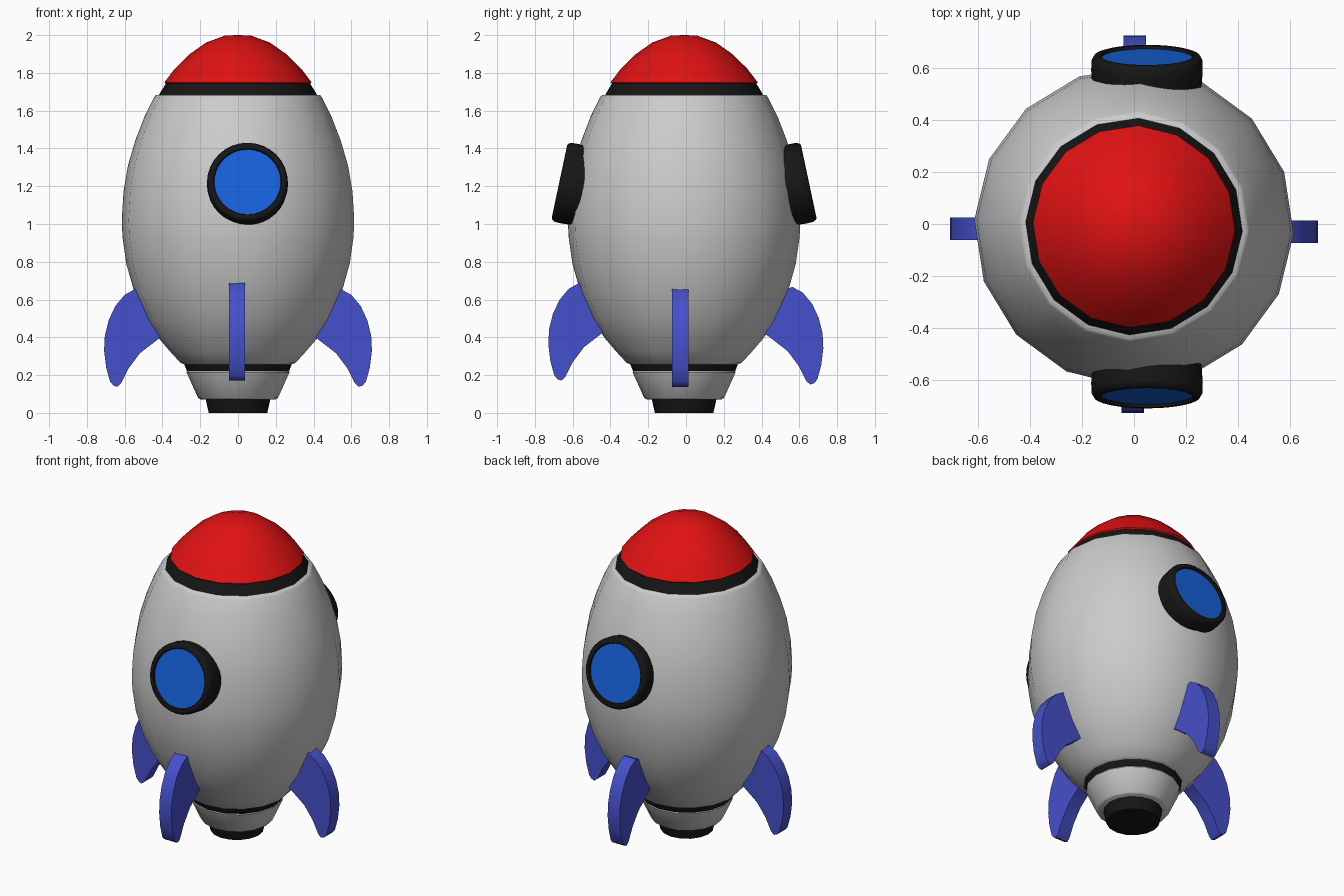
import bpy, bmesh, math
from mathutils import Matrix, Vector

if "Cube" in bpy.data.objects:
    bpy.data.objects.remove(bpy.data.objects["Cube"])

CY = -0.01  # slight offset of the hull axis


def material(name, rgb):
    m = bpy.data.materials.new(name)
    m.diffuse_color = (*rgb, 1)
    m.use_nodes = True
    m.node_tree.nodes["Principled BSDF"].inputs["Base Color"].default_value = m.diffuse_color
    return m


RED = material("red", (0.75, 0.006, 0.006))
BLACK = material("black", (0.008, 0.008, 0.008))
BLUE = material("window_blue", (0.008, 0.12, 0.7))
VIOLET = material("fin_blue", (0.06, 0.08, 0.6))


def finish(name, bm, mat, matrix, angle):
    bmesh.ops.recalc_face_normals(bm, faces=bm.faces)
    me = bpy.data.meshes.new(name)
    bm.to_mesh(me)
    bm.free()
    me.transform(matrix)
    ob = bpy.data.objects.new(name, me)
    bpy.context.collection.objects.link(ob)
    if mat:
        me.materials.append(mat)
    bpy.ops.object.select_all(action='DESELECT')
    ob.select_set(True)
    bpy.context.view_layer.objects.active = ob
    bpy.ops.object.shade_smooth_by_angle(angle=math.radians(angle))
    return ob


def lathe(name, profile, mat=None, sides=16, matrix=None, angle=35):
    """Revolve (radius, height) points about z and cap both ends."""
    if matrix is None:
        matrix = Matrix.Translation((0, CY, 0)) @ Matrix.Rotation(math.radians(-2.5), 4, 'Z')
    bm = bmesh.new()
    rings = [[bm.verts.new((r * math.cos(a), r * math.sin(a), z))
              for a in (2 * math.pi * i / sides for i in range(sides))]
             for r, z in profile]
    for low, high in zip(rings, rings[1:]):
        for i in range(sides):
            j = (i + 1) % sides
            bm.faces.new((low[i], low[j], high[j], high[i]))
    bm.faces.new(rings[0])
    bm.faces.new(rings[-1])
    return finish(name, bm, mat, matrix, angle)


# Hull
lathe("hull", [(0.28, 0.255), (0.305, 0.265), (0.36, 0.325), (0.42, 0.395), (0.485, 0.495),
               (0.55, 0.64), (0.592, 0.79), (0.612, 0.93), (0.616, 1.02), (0.607, 1.17),
               (0.583, 1.31), (0.545, 1.44), (0.495, 1.57), (0.445, 1.67), (0.435, 1.683),
               (0.40, 1.685)], angle=50)

# Nose cone and its collar
lathe("nose_collar", [(0.42, 1.68), (0.415, 1.69), (0.38, 1.748)], BLACK)
lathe("nose_cone", [(0.38, 1.74), (0.39, 1.75), (0.335, 1.822), (0.255, 1.9),
                    (0.17, 1.96), (0.07, 1.997), (0.01, 2.0)], RED)

# Tail: band, skirt and nozzle
lathe("tail_band", [(0.268, 0.215), (0.288, 0.265)], BLACK)
lathe("tail_skirt", [(0.2, 0.072), (0.212, 0.08), (0.273, 0.215), (0.268, 0.225)], angle=50)
lathe("nozzle", [(0.155, 0.0), (0.172, 0.075)], BLACK)

# Portholes front and back, leaning with the hull
for side, sign, y in (("front", -1, -0.67), ("back", 1, 0.65)):
    axis = Vector((0, sign * math.cos(math.radians(12)), math.sin(math.radians(12))))
    place = (Matrix.Translation((0.05, y, 1.225))
             @ axis.to_track_quat('Z', 'Y').to_matrix().to_4x4())
    lathe(side + "_window_rim", [(0.205, -0.2), (0.215, -0.06), (0.214, -0.02), (0.204, -0.003),
                                 (0.195, 0.0), (0.18, 0.0), (0.175, -0.015)],
          BLACK, 32, place, 50)
    lathe(side + "_window_glass", [(0.176, -0.02), (0.176, -0.012)], BLUE, 32, place)

# Fins: one curved outline, turned to the four sides
FIN = [(0.50, 0.64), (0.545, 0.655), (0.60, 0.625), (0.65, 0.565), (0.685, 0.49), (0.705, 0.41),
       (0.709, 0.33), (0.698, 0.24), (0.677, 0.165), (0.66, 0.145), (0.64, 0.138), (0.62, 0.155),
       (0.58, 0.235), (0.52, 0.315), (0.41, 0.40), (0.37, 0.41)]


def fin(name, degrees, out, sideways, up):
    bm = bmesh.new()
    face = bm.faces.new([bm.verts.new((r, -0.043, z)) for r, z in FIN])
    new = bmesh.ops.extrude_face_region(bm, geom=[face])["geom"]
    bmesh.ops.translate(bm, vec=(0, 0.086, 0),
                        verts=[v for v in new if isinstance(v, bmesh.types.BMVert)])
    finish(name, bm, VIOLET, Matrix.Rotation(math.radians(degrees), 4, 'Z')
           @ Matrix.Translation((out, sideways, up)), 40)


fin("right_fin", 0, 0, -0.03, 0)
fin("back_fin", 90, 0.018, -0.003, 0.012)
fin("left_fin", 180, 0, 0.018, 0)
fin("front_fin", 270, 0.02, -0.005, 0.033)
